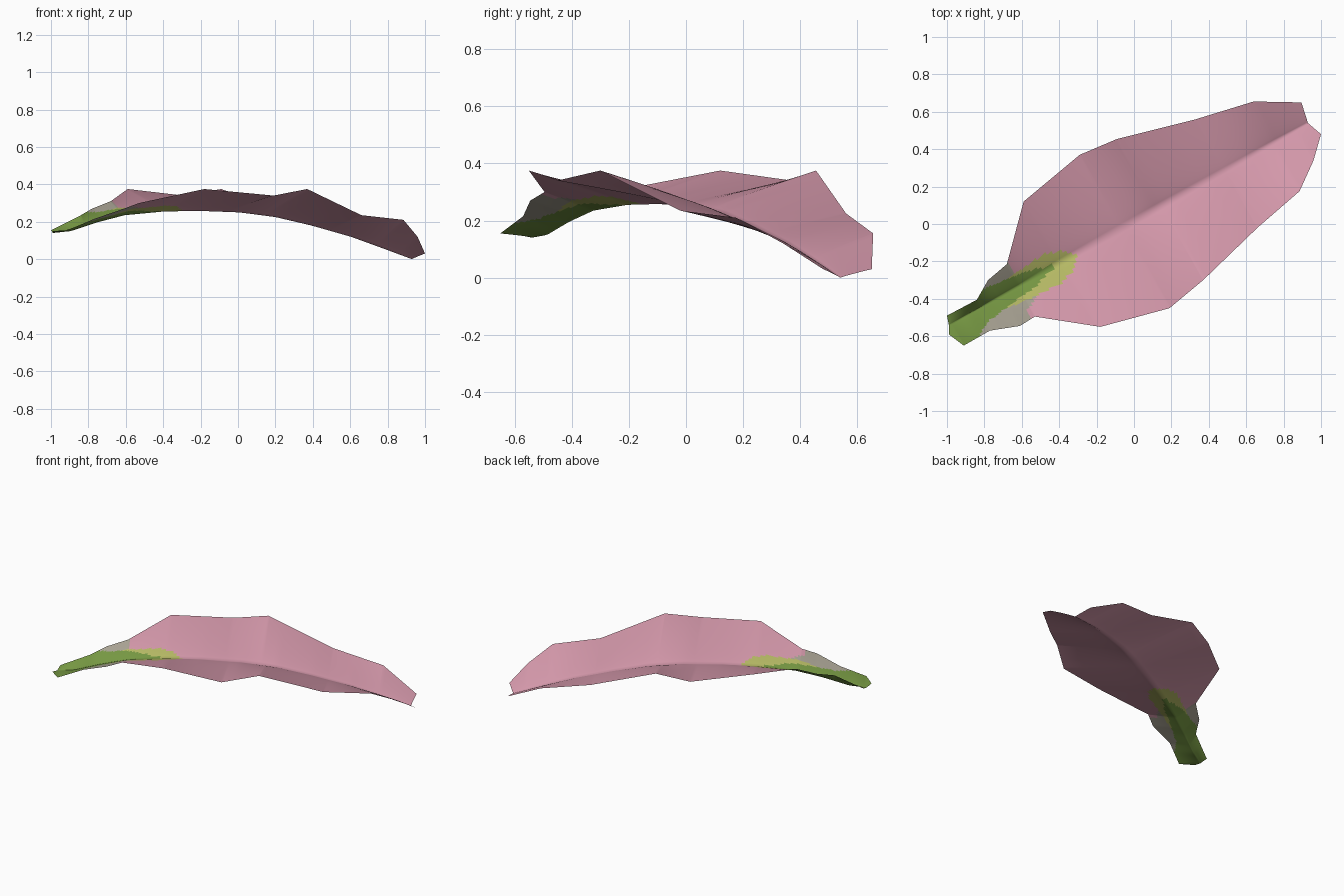
import bpy, bmesh
from mathutils import Vector

if "Cube" in bpy.data.objects:
    bpy.data.objects.remove(bpy.data.objects["Cube"])

# Petal outline: left rim, right rim and midrib, from stalk end to tip
LEFT = [(-1, -.49, .155), (-.84, -.405, .235), (-.78, -.3, .27), (-.68, -.215, .31),
        (-.59, .12, .375), (-.29, .37, .34), (-.09, .455, .375), (.33, .56, .225),
        (.64, .655, .155), (.895, .65, .03)]
RIGHT = [(-.99, -.59, .15), (-.91, -.65, .155), (-.77, -.57, .215), (-.61, -.545, .27),
         (-.53, -.495, .30), (-.18, -.55, .375), (.19, -.45, .34), (.37, -.3, .375),
         (.66, -.02, .235), (.885, .175, .21), (.96, .34, .12), (1, .48, .03)]
RIB_Z = [(0, .14), (.05, .15), (.12, .195), (.2, .235), (.31, .255), (.41, .258), (.52, .25),
         (.62, .225), (.72, .18), (.83, .12), (.93, .05), (1, 0)]
BASE, TIP = Vector((-.99, -.54)), Vector((.93, .54))
LENGTH = (TIP - BASE).length
AXIS = (TIP - BASE) / LENGTH


def lerp_keys(keys, t):
    """Piecewise linear value from a list of (t, value)."""
    for (a, va), (b, vb) in zip(keys, keys[1:]):
        if t <= b:
            return va + (vb - va) * ((t - a) / (b - a))
    return keys[-1][1]


def rim_keys(points):
    """Key each rim point by its position along the petal axis."""
    keys = [((Vector(p[:2]) - BASE).dot(AXIS) / LENGTH, Vector(p)) for p in points]
    keys[0], keys[-1] = (0, keys[0][1]), (1, keys[-1][1])
    return keys


left, right = rim_keys(LEFT), rim_keys(RIGHT)
rows = sorted({round(i / 110, 4) for i in range(111)} | {round(k[0], 4) for k in left + right})
SIDE = 20

# Colours
mats = []
for name, col in [("petal_pink", (.66, .315, .405)), ("stalk_green", (.18, .31, .055)),
                  ("yellow_green", (.47, .49, .13)), ("grey_beige", (.39, .36, .29))]:
    m = bpy.data.materials.new(name)
    m.diffuse_color = (*col, 1)
    m.use_nodes = True
    m.node_tree.nodes["Principled BSDF"].inputs["Base Color"].default_value = m.diffuse_color
    mats.append(m)

GREEN = [(0, .3), (.13, .12), (.2, .085), (.35, .065), (.5, .05), (.66, 0)]
YELLOW = [(0, 0), (.25, .06), (.45, .08), (.62, .09), (.71, .065), (.79, 0)]


def colour(c):
    """Green stalk streak, yellow halo, beige flanks, pink blade."""
    d = Vector(c[:2]) - BASE
    u, w = d.dot(AXIS), AXIS.x * d.y - AXIS.y * d.x
    if u < .66 and abs(w) < lerp_keys(GREEN, u):
        return 1
    if u < .79 and abs(w + .01) < lerp_keys(YELLOW, u):
        return 2
    return 3 if u < (.44 if w > 0 else .40 + max(0, .14 + w) * 2) else 0


# Petal: one thin sheet, both lobes rising from the midrib
bm = bmesh.new()
grid = []
for t in rows:
    xy = BASE.lerp(TIP, t)
    mid = Vector((xy.x, xy.y, lerp_keys(RIB_Z, t)))
    line = []
    for j in range(-SIDE, SIDE + 1):
        s = abs(j) / SIDE
        rim = lerp_keys(left if j > 0 else right, t)
        p = mid.lerp(rim, s)
        p.z = mid.z + (rim.z - mid.z) * s ** .88
        line.append(bm.verts.new(p))
    grid.append(line)
for a, b in zip(grid, grid[1:]):
    for j in range(2 * SIDE):
        f = bm.faces.new((a[j], b[j], b[j + 1], a[j + 1]))
        f.material_index = colour(f.calc_center_median())
        f.smooth = True
bm.normal_update()
mesh = bpy.data.meshes.new("petal")
bm.to_mesh(mesh)
bm.free()
for m in mats:
    mesh.materials.append(m)
bpy.context.collection.objects.link(bpy.data.objects.new("petal", mesh))
